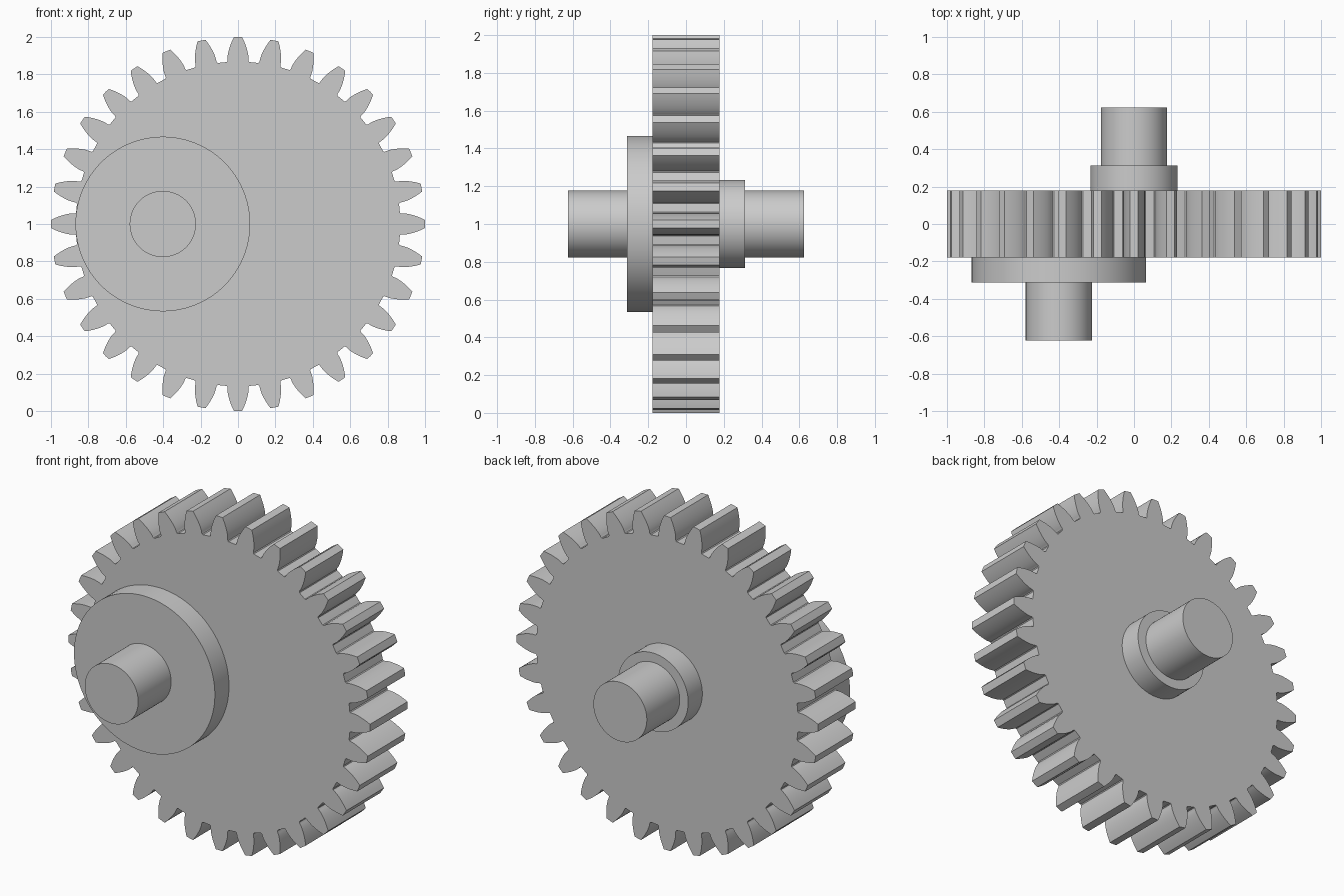
import bpy
import bmesh
from math import sin, cos, tan, acos, pi, radians
from mathutils import Matrix, Vector

if "Cube" in bpy.data.objects:
    bpy.data.objects.remove(bpy.data.objects["Cube"], do_unlink=True)

GREY = (0.6, 0.6, 0.6, 1.0)
steel = bpy.data.materials.new("light grey steel")
steel.use_nodes = True
steel.diffuse_color = GREY
steel.node_tree.nodes["Principled BSDF"].inputs["Base Color"].default_value = GREY

AXIS_Z = 1.0       # height of the gear axis
HALF_WIDTH = 0.178   # half of the gear's face width
OFFSET = -0.402      # sideways offset of the eccentric


def finish(name, bm):
    bmesh.ops.recalc_face_normals(bm, faces=bm.faces)
    mesh = bpy.data.meshes.new(name)
    bm.to_mesh(mesh)
    bm.free()
    mesh.materials.append(steel)
    obj = bpy.data.objects.new(name, mesh)
    bpy.context.collection.objects.link(obj)
    bpy.ops.object.select_all(action="DESELECT")
    obj.select_set(True)
    bpy.context.view_layer.objects.active = obj
    bpy.ops.object.shade_smooth_by_angle(angle=radians(30))
    return obj


def disc(name, radius, y0, y1, x=0.0):
    """Cylinder lying along y between y0 and y1."""
    bm = bmesh.new()
    place = Matrix.Translation((x, (y0 + y1) / 2, AXIS_Z)) @ Matrix.Rotation(pi / 2, 4, "X")
    bmesh.ops.create_cone(bm, cap_ends=True, segments=96, radius1=radius,
                          radius2=radius, depth=abs(y1 - y0), matrix=place)
    return finish(name, bm)


def tooth_flank(teeth, tip, pressure=radians(20)):
    """(radius, half angle) pairs from root to tip of an involute tooth."""
    module = 2 * tip / (teeth + 2)
    pitch = module * teeth / 2
    base = pitch * cos(pressure)
    root = pitch - 1.25 * module

    def inv(a):
        return tan(a) - a

    start = pi / (2 * teeth) + inv(pressure)
    flank = [(root, start + 0.008), (root + 0.004, start + 0.002),
             (root + 0.01, start)]
    steps = 8
    for i in range(steps + 1):
        r = base + (tip - base) * i / steps
        flank.append((r, start - inv(acos(min(1, base / r)))))
    return flank


def spur_gear(name, teeth, tip):
    flank = tooth_flank(teeth, tip)
    root = flank[0][0]
    bm = bmesh.new()
    ring = []
    for t in range(teeth):
        mid = 2 * pi * t / teeth
        outline = [(r, mid - a) for r, a in flank]
        outline.append((tip, mid))
        outline += [(r, mid + a) for r, a in reversed(flank)]
        outline.append((root, mid + pi / teeth))
        ring += [bm.verts.new((r * sin(a), -HALF_WIDTH, AXIS_Z + r * cos(a)))
                 for r, a in outline]
    face = bm.faces.new(ring)
    out = bmesh.ops.extrude_face_region(bm, geom=[face], use_keep_orig=True)
    moved = [g for g in out["geom"] if isinstance(g, bmesh.types.BMVert)]
    bmesh.ops.translate(bm, verts=moved, vec=Vector((0, 2 * HALF_WIDTH, 0)))
    return finish(name, bm)


# Toothed wheel
spur_gear("spur_gear", 32, 1.0)

# Eccentric disc and crank pin on the front
disc("eccentric_disc", 0.467, -0.312, -HALF_WIDTH, OFFSET)
disc("crank_pin", 0.177, -0.624, -0.312, OFFSET)

# Shoulder and axle on the back
disc("axle_shoulder", 0.233, HALF_WIDTH, 0.312)
disc("axle_shaft", 0.177, 0.312, 0.624)
